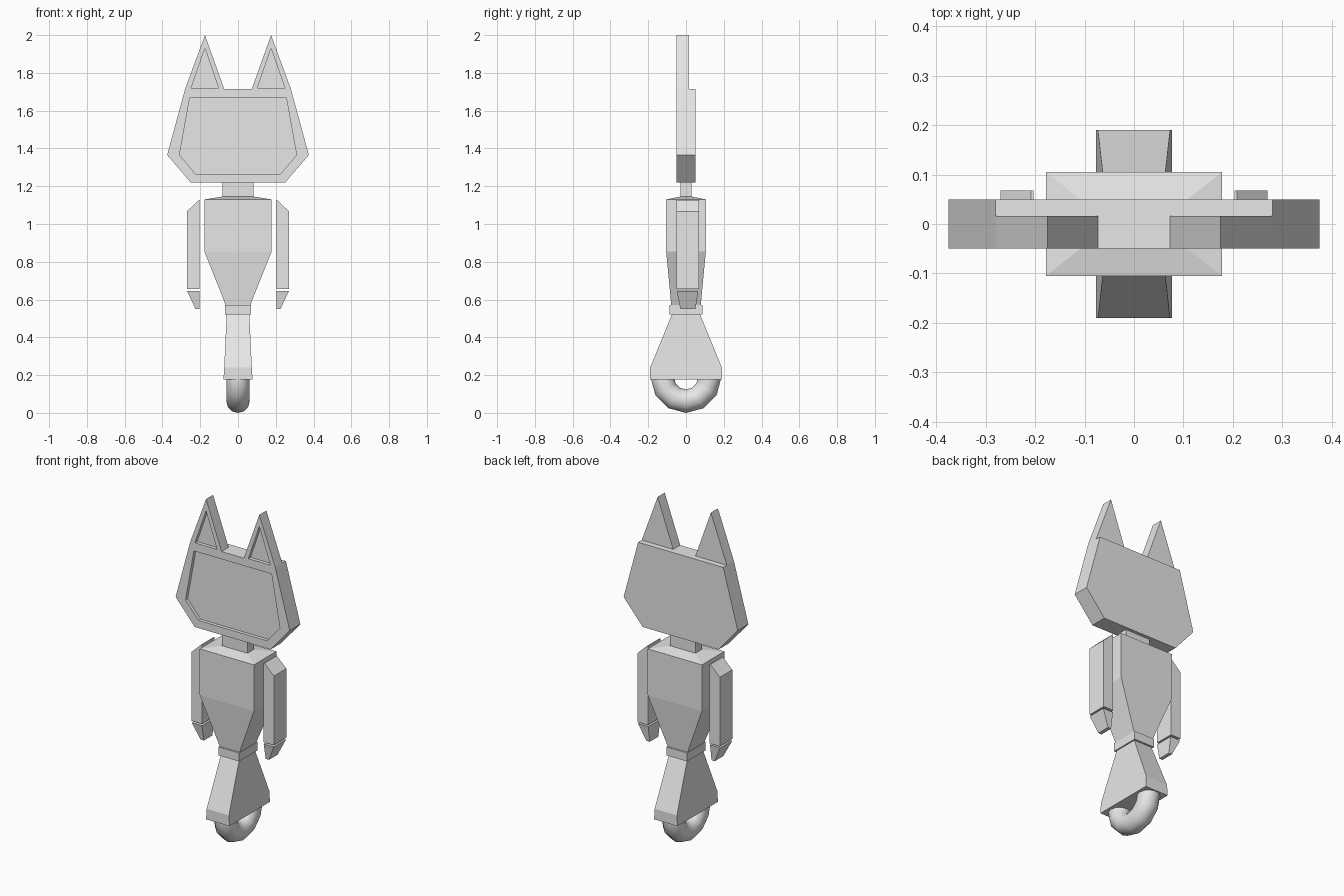
import bpy
import bmesh
import math

cube = bpy.data.objects.get("Cube")
if cube:
    bpy.data.objects.remove(cube, do_unlink=True)

grey = bpy.data.materials.new("light_grey")
grey.use_nodes = True
grey.diffuse_color = (0.8, 0.8, 0.8, 1)
grey.node_tree.nodes["Principled BSDF"].inputs["Base Color"].default_value = (0.8, 0.8, 0.8, 1)


def finish(name, bm):
    """Turn a bmesh into a flat-shaded, coloured object."""
    bmesh.ops.recalc_face_normals(bm, faces=bm.faces)
    mesh = bpy.data.meshes.new(name)
    bm.to_mesh(mesh)
    bm.free()
    mesh.materials.append(grey)
    obj = bpy.data.objects.new(name, mesh)
    bpy.context.collection.objects.link(obj)
    return obj


def bridge(bm, a, b):
    n = len(a)
    for i in range(n):
        j = (i + 1) % n
        bm.faces.new((a[i], a[j], b[j], b[i]))


def loft(name, sections):
    """Stack rectangular sections (z, x0, x1, y0, y1) into a closed solid."""
    bm = bmesh.new()
    rings = [[bm.verts.new(p) for p in ((x0, y0, z), (x1, y0, z), (x1, y1, z), (x0, y1, z))]
             for z, x0, x1, y0, y1 in sections]
    for a, b in zip(rings, rings[1:]):
        bridge(bm, a, b)
    bm.faces.new(rings[0])
    bm.faces.new(rings[-1])
    return finish(name, bm)


def centred(name, sections):
    return loft(name, [(z, -x, x, -y, y) for z, x, y in sections])


def recessed_plate(name, outer, inner, front, back, depth):
    """Upright plate of an (x, z) outline with a sunken panel in its front."""
    bm = bmesh.new()

    def ring(points, y):
        return [bm.verts.new((x, y, z)) for x, z in points]

    rings = [ring(outer, back), ring(outer, front), ring(inner, front), ring(inner, front + depth)]
    for a, b in zip(rings, rings[1:]):
        bridge(bm, a, b)
    bm.faces.new(rings[0])
    bm.faces.new(rings[-1])
    return finish(name, bm)


def symmetric(half):
    return half + [(-x, z) for x, z in reversed(half)]


# Head with sunken face panel
recessed_plate("head",
               symmetric([(0.25, 1.22), (0.375, 1.365), (0.28, 1.715)]),
               symmetric([(0.225, 1.265), (0.31, 1.365), (0.255, 1.67)]),
               -0.05, 0.05, 0.02)

# Neck, torso, waist band and skirt-like leg
centred("neck", [(1.13, 0.083, 0.03), (1.225, 0.083, 0.03)])
centred("torso", [(0.57, 0.065, 0.078), (0.855, 0.178, 0.105),
                  (1.13, 0.178, 0.105), (1.145, 0.083, 0.03)])
centred("waist_band", [(0.52, 0.068, 0.087), (0.57, 0.068, 0.087)])
centred("leg", [(0.177, 0.077, 0.19), (0.24, 0.073, 0.19), (0.52, 0.06, 0.075)])

# Ears, arms and hands on both sides
for side, s in (("left", 1), ("right", -1)):
    recessed_plate(side + "_ear",
                   [(s * 0.073, 1.715), (s * 0.28, 1.715), (s * 0.175, 2.0)],
                   [(s * 0.103, 1.72), (s * 0.248, 1.72), (s * 0.175, 1.93)],
                   -0.05, 0.016, 0.02)
    arm = loft(side + "_arm", [(0.656, s * 0.203, s * 0.27, -0.049, 0.068),
                               (1.067, s * 0.203, s * 0.27, -0.049, 0.068),
                               (1.126, s * 0.203, s * 0.208, -0.049, 0.068)])
    loft(side + "_hand", [(0.55, s * 0.203, s * 0.225, -0.03, 0.05),
                          (0.646, s * 0.203, s * 0.27, -0.049, 0.065)])

# Wheel
bpy.ops.mesh.primitive_torus_add(major_segments=12, minor_segments=12,
                                 major_radius=0.125, minor_radius=0.062,
                                 location=(0, 0, 0.187), rotation=(0, math.pi / 2, 0))
wheel = bpy.context.object
wheel.name = "wheel"
wheel.data.materials.append(grey)
bpy.ops.object.shade_smooth()
